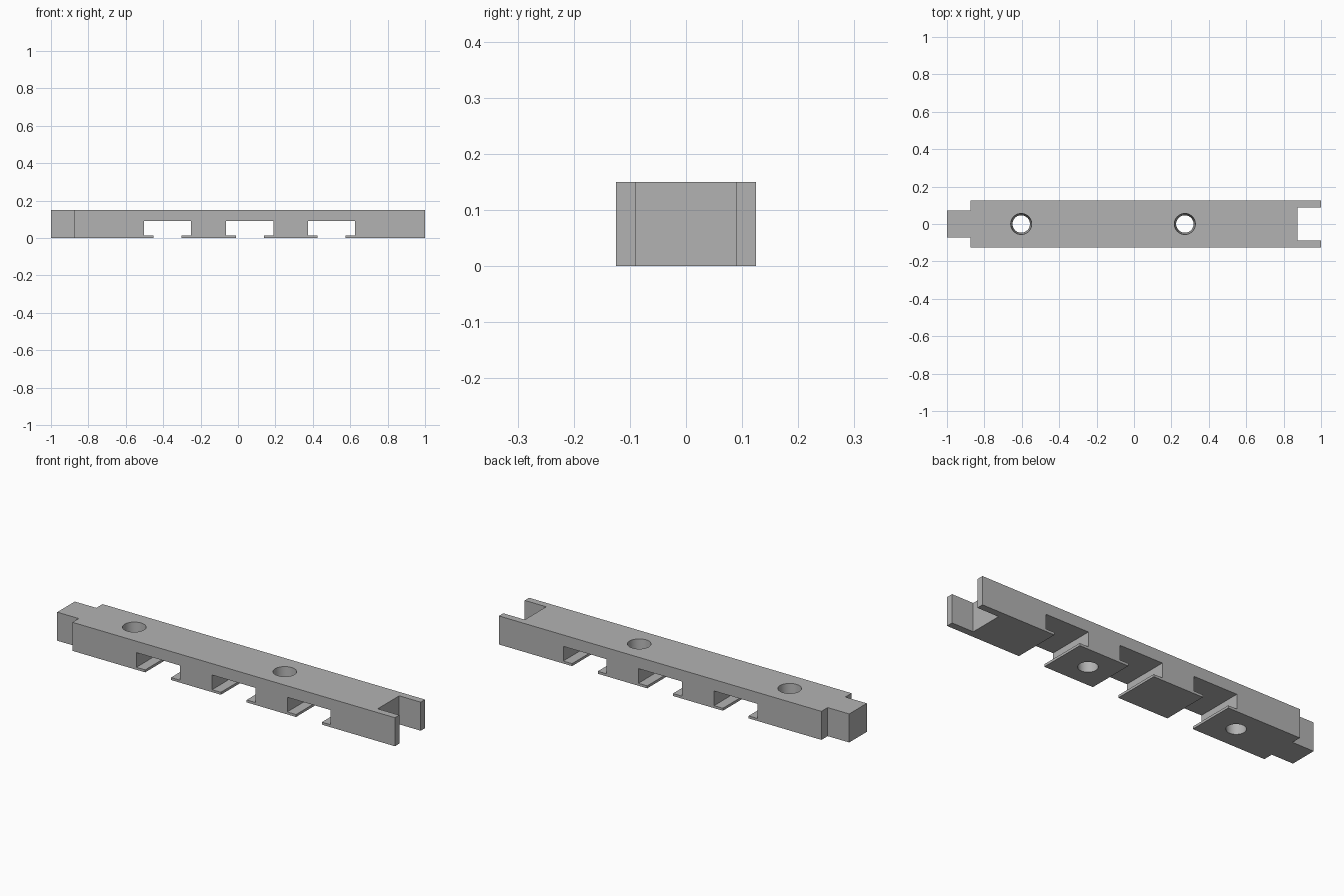
import bpy, bmesh, math

old = bpy.data.objects.get("Cube")
if old:
    bpy.data.objects.remove(old, do_unlink=True)

HALF_W, HEIGHT = 0.125, 0.15
END = 0.875            # where the joint parts begin
SLOT_CENTRES = (-0.377, 0.063, 0.5)
SLOT_HALF, MOUTH_HALF = 0.126, 0.075
SLOT_TOP, LIP = 0.09, 0.013
HOLE_CENTRES = (-0.603, 0.272)

grey = bpy.data.materials.new("plain grey")
grey.use_nodes = True
colour = (0.45, 0.45, 0.45, 1)
grey.diffuse_color = colour
grey.node_tree.nodes["Principled BSDF"].inputs["Base Color"].default_value = colour


def add_object(name, bm):
    bmesh.ops.recalc_face_normals(bm, faces=bm.faces)
    mesh = bpy.data.meshes.new(name)
    bm.to_mesh(mesh)
    bm.free()
    mesh.materials.append(grey)
    obj = bpy.data.objects.new(name, mesh)
    bpy.context.collection.objects.link(obj)
    return obj


def box(name, x0, x1, y0, y1):
    """Cutter block taller than the beam."""
    bm = bmesh.new()
    bmesh.ops.create_cube(bm, size=1)
    for v in bm.verts:
        v.co.x = x1 if v.co.x > 0 else x0
        v.co.y = y1 if v.co.y > 0 else y0
        v.co.z = HEIGHT + 0.1 if v.co.z > 0 else -0.1
    return add_object(name, bm)


def tapered_pin(name, x):
    """Cutter for a hole that is wider at the top."""
    bm = bmesh.new()
    bmesh.ops.create_cone(bm, cap_ends=True, segments=48, radius1=0.046,
                          radius2=0.057, depth=HEIGHT + 0.02)
    bmesh.ops.translate(bm, verts=bm.verts, vec=(x, 0, HEIGHT / 2))
    return add_object(name, bm)


# Beam: side profile with T-shaped slots, extruded across the width
profile = [(1, 0), (1, HEIGHT), (-1, HEIGHT), (-1, 0)]
for c in SLOT_CENTRES:
    profile += [(c - MOUTH_HALF, 0), (c - MOUTH_HALF, LIP),
                (c - SLOT_HALF, LIP), (c - SLOT_HALF, SLOT_TOP),
                (c + SLOT_HALF, SLOT_TOP), (c + SLOT_HALF, LIP),
                (c + MOUTH_HALF, LIP), (c + MOUTH_HALF, 0)]
bm = bmesh.new()
face = bm.faces.new([bm.verts.new((x, -HALF_W, z)) for x, z in profile])
extruded = bmesh.ops.extrude_face_region(bm, geom=[face])
moved = [g for g in extruded["geom"] if isinstance(g, bmesh.types.BMVert)]
bmesh.ops.translate(bm, verts=moved, vec=(0, 2 * HALF_W, 0))
beam = add_object("slotted_beam", bm)

# Tongue shoulders, fork opening and the two bolt holes
cutters = [box("shoulder_cutter_front", -1.1, -END, -0.3, -0.073),
           box("shoulder_cutter_back", -1.1, -END, 0.073, 0.3),
           box("fork_cutter", END, 1.1, -0.089, 0.089)]
cutters += [tapered_pin("bolt_hole_cutter", x) for x in HOLE_CENTRES]

bpy.context.view_layer.objects.active = beam
for cutter in cutters:
    cutter.hide_render = True
    mod = beam.modifiers.new("cut", "BOOLEAN")
    mod.operation = "DIFFERENCE"
    mod.solver = "EXACT"
    mod.object = cutter
    bpy.ops.object.modifier_apply(modifier=mod.name)
    bpy.data.objects.remove(cutter, do_unlink=True)

# Smooth hole walls, crisp edges elsewhere
bpy.ops.object.select_all(action="DESELECT")
beam.select_set(True)
bpy.ops.object.shade_smooth_by_angle(angle=math.radians(30))
